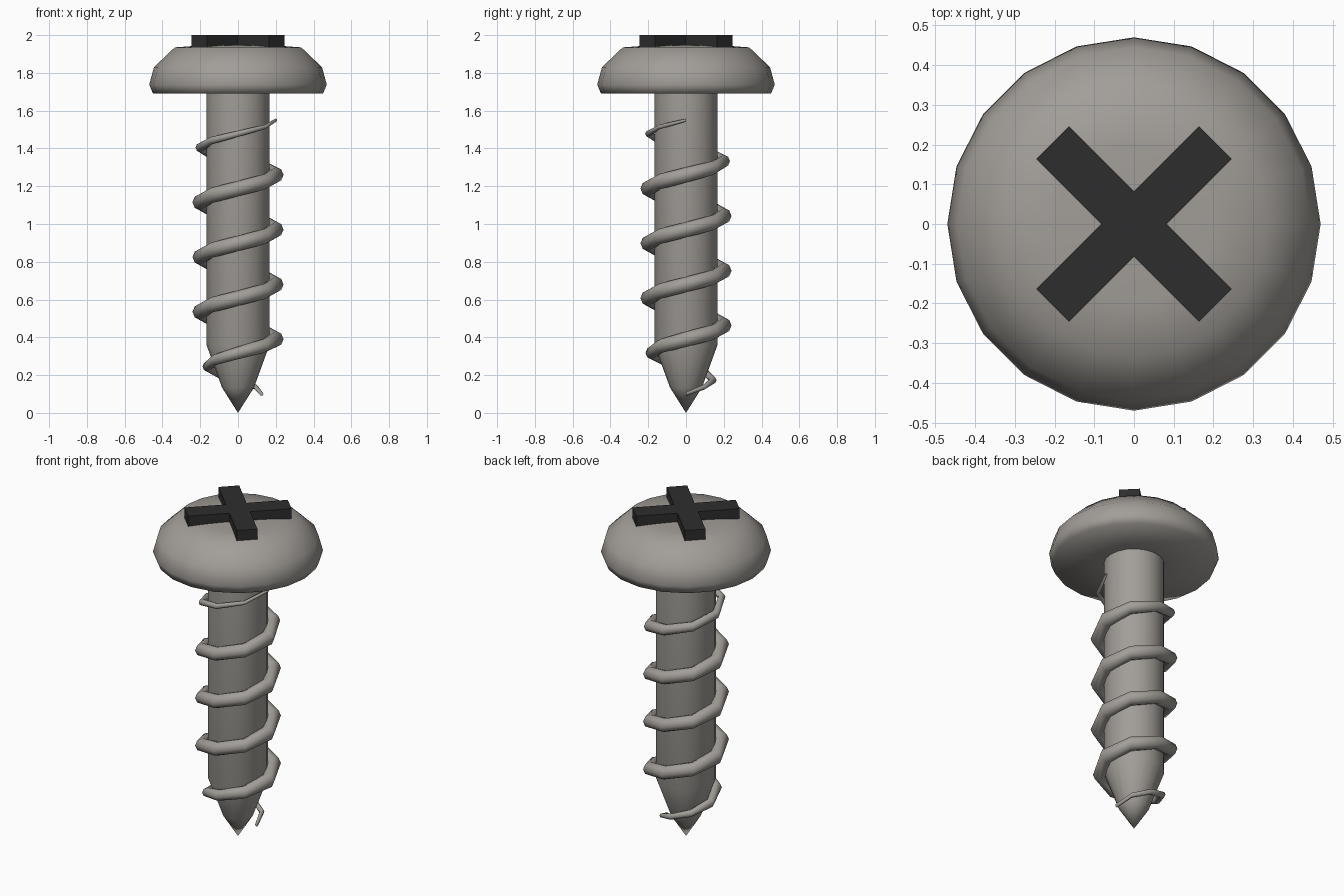
import bpy, bmesh, math
from math import sin, cos, pi

cube = bpy.data.objects.get("Cube")
if cube:
    bpy.data.objects.remove(cube, do_unlink=True)


def material(name, color):
    m = bpy.data.materials.new(name)
    m.use_nodes = True
    m.diffuse_color = color
    m.node_tree.nodes["Principled BSDF"].inputs["Base Color"].default_value = color
    return m


steel = material("warm grey steel", (0.36, 0.34, 0.315, 1))
black = material("dark recess", (0.027, 0.027, 0.027, 1))


def finish(bm, name, mat, angle):
    bmesh.ops.recalc_face_normals(bm, faces=bm.faces)
    mesh = bpy.data.meshes.new(name)
    bm.to_mesh(mesh)
    bm.free()
    ob = bpy.data.objects.new(name, mesh)
    mesh.materials.append(mat)
    bpy.context.collection.objects.link(ob)
    bpy.ops.object.select_all(action='DESELECT')
    bpy.context.view_layer.objects.active = ob
    ob.select_set(True)
    bpy.ops.object.shade_smooth_by_angle(angle=math.radians(angle))
    return ob


def skin(name, rings, mat, angle):
    """Join successive rings of points into a closed tube."""
    bm = bmesh.new()
    loops = [[bm.verts.new(p) for p in ring] for ring in rings]
    n = len(loops[0])
    for a, b in zip(loops, loops[1:]):
        for i in range(n):
            j = (i + 1) % n
            bm.faces.new((a[i], a[j], b[j], b[i]))
    bm.faces.new(loops[0])
    bm.faces.new(loops[-1])
    bmesh.ops.remove_doubles(bm, verts=bm.verts, dist=0.0005)
    return finish(bm, name, mat, angle)


def lathe(name, profile, sides, mat, angle):
    rings = [[(r * cos(2 * pi * i / sides), r * sin(2 * pi * i / sides), z)
              for i in range(sides)] for r, z in profile]
    return skin(name, rings, mat, angle)


# Domed head
lathe("head", [(0.15, 1.69), (0.45, 1.69), (0.47, 1.738), (0.445, 1.83),
               (0.335, 1.935), (0.2, 1.945), (0.0001, 1.95)], 20, steel, 75)

# Shaft with pointed tip
lathe("shaft", [(0.0001, 0.0), (0.085, 0.135), (0.167, 0.36), (0.167, 1.7)],
      20, steel, 50)

# Helical thread, thinning out at both ends
TURNS, STEPS, SIDES, PITCH = 5, 8, 8, 0.29
rings = []
for k in range(TURNS * STEPS + 1):
    t = k / STEPS
    a = 2 * pi * t
    start = min(t, 1)
    path = 0.125 + 0.075 * start
    thick = min(0.01 + 0.031 * start, 0.008 + 0.033 * (TURNS - t))
    ring = []
    for i in range(SIDES):
        b = 2 * pi * i / SIDES
        r = path + thick * cos(b)
        ring.append((r * cos(a), r * sin(a), 0.1 + PITCH * t + thick * sin(b)))
    rings.append(ring)
skin("thread", rings, steel, 75)

# Cross drive: a square hub with four arms pushed out of its sides
bm = bmesh.new()
HALF, REACH = 0.058, 0.29
bmesh.ops.create_cube(bm, size=1)
for v in bm.verts:
    v.co = (v.co.x * 2 * HALF, v.co.y * 2 * HALF, 1.95 + v.co.z * 0.1)
bm.normal_update()
for f in [f for f in bm.faces if abs(f.normal.z) < 0.5]:
    push = f.normal * (REACH - HALF)
    new = bmesh.ops.extrude_discrete_faces(bm, faces=[f])["faces"][0]
    bmesh.ops.translate(bm, verts=new.verts, vec=push)
cross = finish(bm, "cross_drive", black, 30)
cross.rotation_euler.z = pi / 4
